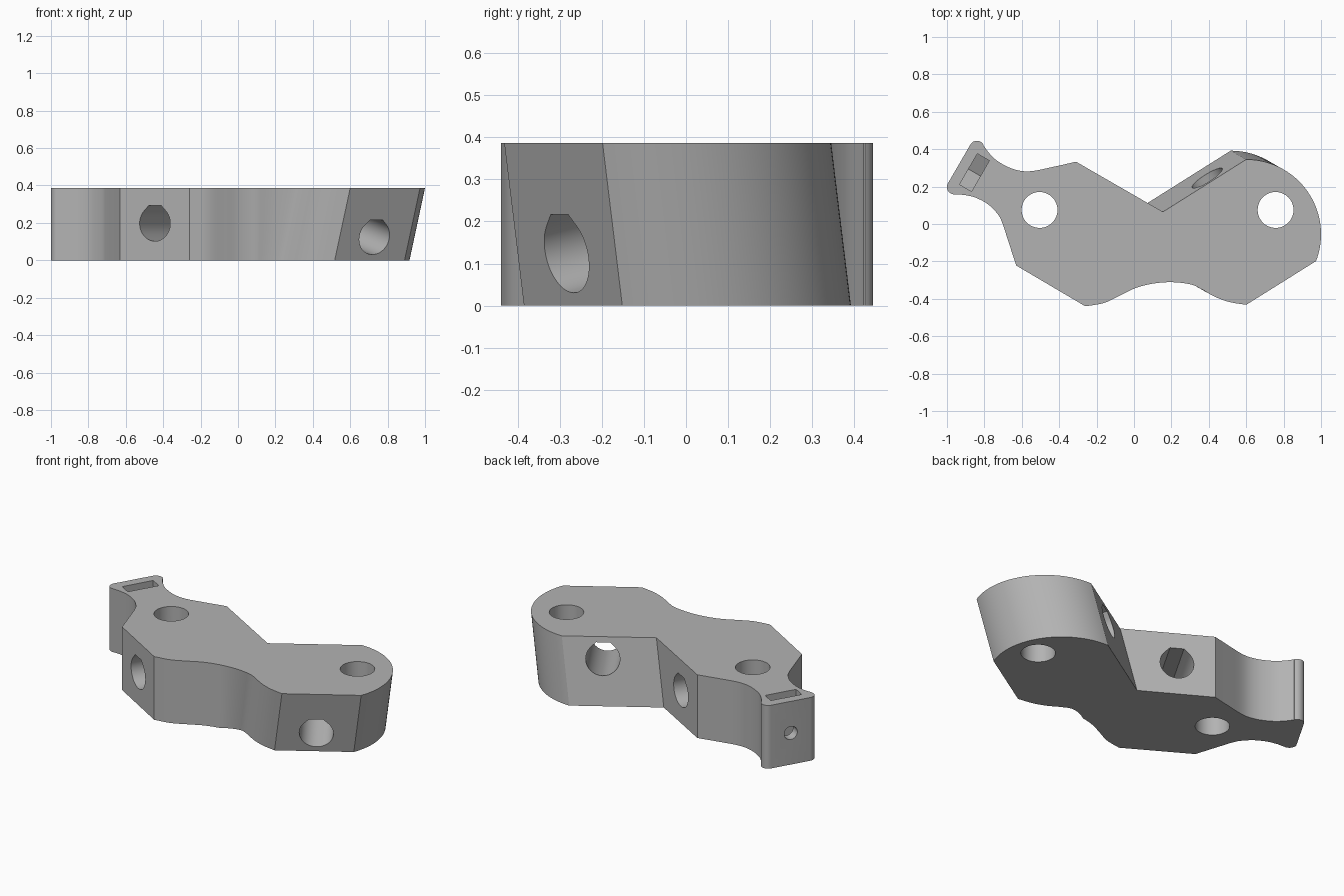
import bpy, bmesh, math
from mathutils import Vector

if "Cube" in bpy.data.objects:
    bpy.data.objects.remove(bpy.data.objects["Cube"])

H = 0.387                         # body height
SLIDE = Vector((-0.083, 0.047))   # offset of the slanted lobe at the base

grey = bpy.data.materials.new("light grey")
grey.use_nodes = True
grey.diffuse_color = (0.45, 0.45, 0.45, 1)
grey.node_tree.nodes["Principled BSDF"].inputs["Base Color"].default_value = (0.45, 0.45, 0.45, 1)


def loft(name, start, end):
    """Solid between two matching loops of points."""
    bm = bmesh.new()
    a = [bm.verts.new(p) for p in start]
    b = [bm.verts.new(p) for p in end]
    bm.faces.new(a)
    bm.faces.new(b)
    for i in range(len(a)):
        j = (i + 1) % len(a)
        bm.faces.new((a[i], a[j], b[j], b[i]))
    bmesh.ops.recalc_face_normals(bm, faces=bm.faces)
    mesh = bpy.data.meshes.new(name)
    bm.to_mesh(mesh)
    bm.free()
    mesh.materials.append(grey)
    obj = bpy.data.objects.new(name, mesh)
    bpy.context.collection.objects.link(obj)
    return obj


def arc(cx, cy, r, a0, a1, n=8):
    angles = [math.radians(a0 + (a1 - a0) * i / n) for i in range(n + 1)]
    return [(cx + r * math.cos(a), cy + r * math.sin(a)) for a in angles]


def spline(pts, n=5):
    """Smooth curve through the points."""
    p = [Vector(q) for q in pts]
    p = [2 * p[0] - p[1]] + p + [2 * p[-1] - p[-2]]
    out = []
    for a, b, c, d in zip(p, p[1:], p[2:], p[3:]):
        for i in range(n):
            t = i / n
            out.append(0.5 * (2 * b + (c - a) * t + (2 * a - 5 * b + 4 * c - d) * t ** 2
                              + (3 * b - a - 3 * c + d) * t ** 3))
    return [tuple(v) for v in out] + [tuple(pts[-1])]


def cut(body, name, section, start, end):
    """Cut a section, swept from start to end, out of the body."""
    start, end = Vector(start), Vector(end)
    d = (end - start).normalized()
    u = d.cross(Vector((0, 0, 1)))
    u = u.normalized() if u.length > 0.01 else Vector((1, 0, 0))
    v = u.cross(d)
    loops = [[o + u * x + v * y for x, y in section] for o in (start, end)]
    tool = loft(name, *loops)
    tool.hide_render = True
    mod = body.modifiers.new(name, "BOOLEAN")
    mod.operation, mod.solver, mod.object = "DIFFERENCE", "EXACT", tool
    bpy.context.view_layer.objects.active = body
    bpy.ops.object.modifier_apply(modifier=name)
    bpy.data.objects.remove(tool)


def circle(r, n=40):
    return arc(0, 0, r, 0, 360, n)[:-1]


def teardrop(r):
    k = r * math.tan(math.pi / 8)
    return arc(0, 0, r, 135, 405, 36) + [(k, r), (-k, r)]


# Outline, counter-clockwise from the front left corner
outline = spline([(-0.26, -0.44), (-0.16, -0.422), (-0.07, -0.38), (0.01, -0.342),
                  (0.1, -0.319), (0.2, -0.311), (0.3, -0.322), (0.36, -0.348),
                  (0.43, -0.388), (0.51, -0.417), (0.6, -0.432)])
outline += arc(0.6, -0.055, 0.4, -21, 90, 36)
outline += [(0.155, 0.065), (-0.31, 0.333)]
outline += spline([(-0.31, 0.333), (-0.43, 0.306), (-0.555, 0.282), (-0.64, 0.292),
                   (-0.72, 0.33), (-0.77, 0.374), (-0.806, 0.422)])[1:]
outline += arc(-0.84, 0.405, 0.04, 30, 150)
outline += arc(-0.96, 0.198, 0.04, 150, 265)
outline += spline([(-0.91, 0.156), (-0.85, 0.142), (-0.78, 0.105), (-0.725, 0.048),
                   (-0.7, -0.005)])
outline += [(-0.63, -0.222)]


# Body: upright left lobe, slanted right lobe, blended through the waist
def base_point(x, y):
    w = min(max((x + 0.5 * (y + 0.31) - 0.1) / 0.2, 0), 1)
    return (x + SLIDE.x * w, y + SLIDE.y * w, 0)


body = loft("clamp_body", [base_point(x, y) for x, y in outline],
            [(x, y, H) for x, y in outline])

# Upright bores
for name, x in (("right_bore", -0.505), ("left_bore", 0.757)):
    cut(body, name, circle(0.096), (x, 0.075, -0.1), (x, 0.075, H + 0.1))


# Cross holes, drilled square to the lobe faces
def drill(name, section, mouth, direction, length):
    m, d = Vector(mouth), Vector(direction).normalized()
    cut(body, name, section, m - d * 0.1, m + d * length)


drill("right_cross_hole", teardrop(0.095), (-0.445, -0.333, 0.197), (0.5, 0.866, 0), 0.75)
drill("left_cross_hole", teardrop(0.095), (0.73, -0.285, 0.123), (-0.34, 0.533, 0.14), 0.85)

# Screw hole in the end tab, and its nut pocket with a pointed floor
axis = Vector((0.866, -0.5, 0))
drill("screw_hole", circle(0.04, 24), (-0.925, 0.315, H / 2), axis, 0.42)
nut = Vector((-0.853, 0.275, H / 2))
pocket = [(-0.095, 0.3), (-0.095, -0.055), (0, -0.11), (0.095, -0.055), (0.095, 0.3)]
cut(body, "nut_pocket", pocket, nut - axis * 0.037, nut + axis * 0.037)

# Smooth curved walls, sharp edges
bpy.ops.object.select_all(action="DESELECT")
body.select_set(True)
bpy.context.view_layer.objects.active = body
bpy.ops.object.shade_smooth_by_angle(angle=math.radians(25))
